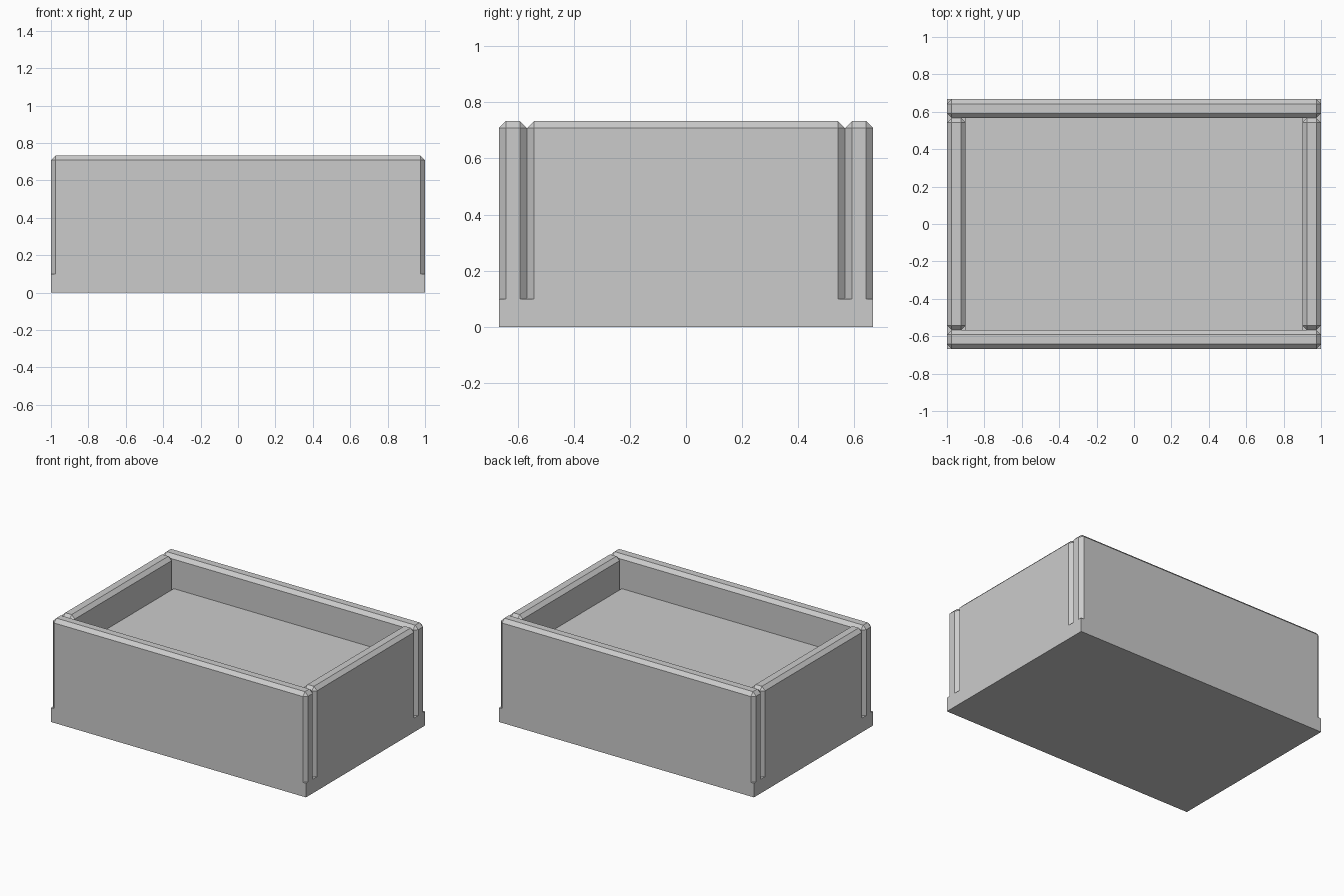
import bpy, bmesh

if "Cube" in bpy.data.objects:
    bpy.data.objects.remove(bpy.data.objects["Cube"])

W, D, H = 1.0, 0.667, 0.733   # half width, half depth, total height
T, BASE, FLOOR, CH = 0.1, 0.1, 0.5, 0.025


def box(name, lo, hi, chamfer=0.0):
    """Box between two corners; optionally chamfer every edge but the bottom ones."""
    bm = bmesh.new()
    bmesh.ops.create_cube(bm, size=1.0)
    for v in bm.verts:
        v.co = [l + (c + 0.5) * (h - l) for l, h, c in zip(lo, hi, v.co)]
    if chamfer:
        edges = [e for e in bm.edges if max(v.co.z for v in e.verts) > lo[2] + 1e-4]
        bmesh.ops.bevel(bm, geom=edges, offset=chamfer, offset_type='OFFSET',
                        segments=1, profile=0.5, affect='EDGES')
    mesh = bpy.data.meshes.new(name)
    bm.to_mesh(mesh)
    bm.free()
    obj = bpy.data.objects.new(name, mesh)
    bpy.context.collection.objects.link(obj)
    return obj


# Square-edged base slab and raised inner floor
box("base", (-W, -D, 0), (W, D, BASE))
box("inner_floor", (-W + T, -D + T, BASE), (W - T, D - T, FLOOR))

# Long chamfered walls
for name, y in (("front_wall", -D), ("back_wall", D - T)):
    box(name, (-W, y, BASE), (W, y + T, H), CH)

# Short chamfered walls fitted between the long ones
for name, x in (("left_wall", -W), ("right_wall", W - T)):
    box(name, (x, -D + T, BASE), (x + T, D - T, H), CH)
